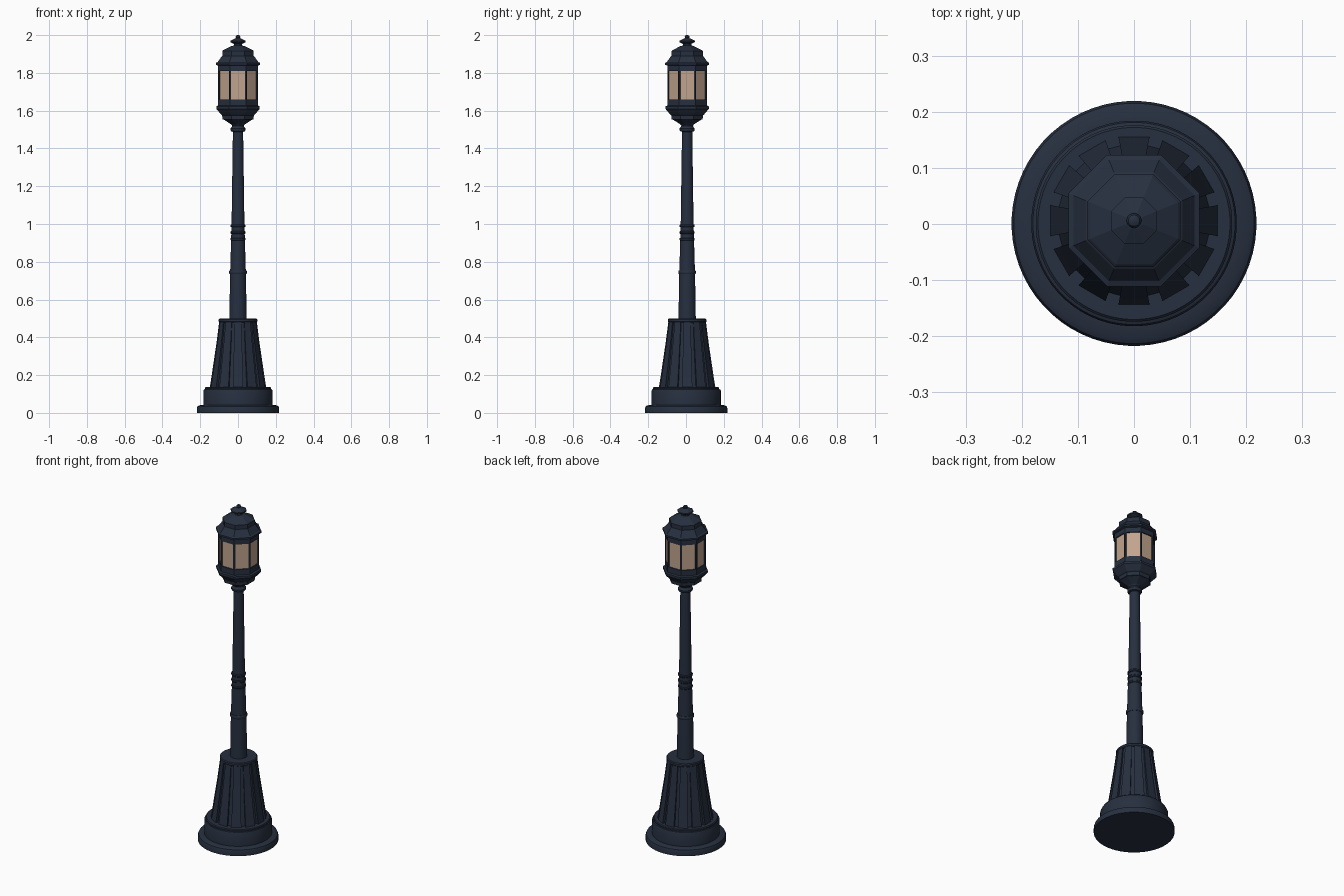
import bpy, bmesh
from math import sin, cos, pi, radians

if "Cube" in bpy.data.objects:
    bpy.data.objects.remove(bpy.data.objects["Cube"])

OFF = 0.006  # everything above the foot sits slightly towards +y


def material(name, col):
    m = bpy.data.materials.new(name)
    m.diffuse_color = (*col, 1)
    m.use_nodes = True
    m.node_tree.nodes["Principled BSDF"].inputs["Base Color"].default_value = m.diffuse_color
    return m


iron = material("dark_iron", (0.02, 0.029, 0.05))
glass = material("warm_glass", (0.53, 0.37, 0.27))


def loft(name, rings, smooth=True, y=OFF):
    """Skin a stack of equal-length point rings and cap both ends."""
    bm = bmesh.new()
    vs = [[bm.verts.new(p) for p in r] for r in rings]
    n = len(vs[0])
    for a, b in zip(vs, vs[1:]):
        for i in range(n):
            j = (i + 1) % n
            bm.faces.new((a[i], a[j], b[j], b[i]))
    bm.faces.new(vs[0][::-1])
    bm.faces.new(vs[-1])
    bmesh.ops.recalc_face_normals(bm, faces=bm.faces)
    me = bpy.data.meshes.new(name)
    bm.to_mesh(me)
    bm.free()
    me.materials.append(iron)
    ob = bpy.data.objects.new(name, me)
    ob.location.y = y
    bpy.context.collection.objects.link(ob)
    if smooth:
        bpy.ops.object.select_all(action='DESELECT')
        ob.select_set(True)
        bpy.context.view_layer.objects.active = ob
        bpy.ops.object.shade_smooth_by_angle(angle=radians(35))
    return ob


def lathe(name, profile, n=48, smooth=True, y=OFF):
    """Turned part; eight-sided parts take flat-to-centre distances."""
    k = 1 / cos(pi / n)
    return loft(name, [[(r * k * cos((i + .5) * 2 * pi / n), r * k * sin((i + .5) * 2 * pi / n), z)
                        for i in range(n)] for r, z in profile], smooth, y)


# Round stepped foot
lathe("foot", [(.218, 0), (.218, .025), (.214, .035), (.205, .04), (.183, .042), (.183, .118),
               (.18, .124), (.175, .126), (.175, .133), (.171, .137), (.13, .137)], 64, y=0.001)

# Flared skirt with twelve raised staves
levels = [(.152, .135), (.143, .19), (.134, .25), (.125, .31), (.116, .37), (.108, .43), (.101, .485)]
rings = []
for r, z in levels:
    t = (z - .135) / .35
    root = r - .016 + .009 * t
    ring = []
    for s in range(12):
        for da, rad in ((-10.2, root), (-10.5, r), (10.5, r), (10.2, root)):
            a = radians(s * 30 + da)
            ring.append((rad * cos(a), rad * sin(a), z))
    rings.append(ring)
loft("fluted_skirt", rings, smooth=False)
lathe("skirt_cap", [(.098, .478), (.102, .483), (.102, .494), (.098, .499), (.04, .499)])

# Tapered pole with mouldings
lathe("pole", [(.046, .49), (.042, .73), (.034, 1.0), (.027, 1.5)], 24)


def ring_moulding(name, z, r, h):
    lathe(name, [(r - .012, z - h), (r - .003, z - h), (r, z - h * .5), (r, z + h * .5),
                 (r - .003, z + h), (r - .012, z + h)], 24)


ring_moulding("pole_band", .745, .047, .01)
for i, z in enumerate((.92, .955, .99)):
    ring_moulding(f"pole_ring_{i + 1}", z, .040, .007)
lathe("pole_collar", [(.027, 1.488), (.036, 1.491), (.04, 1.497), (.04, 1.506), (.034, 1.512),
                      (.031, 1.52), (.038, 1.53), (.03, 1.535)], 24)

# Eight-sided lantern bowl
lathe("lantern_bowl", [(.033, 1.525), (.04, 1.53), (.074, 1.552), (.082, 1.554), (.084, 1.575),
                       (.09, 1.58), (.115, 1.61), (.115, 1.623), (.103, 1.628)], 8, False)

# Lantern cage: each side inset, with a recessed glass pane
cage = lathe("lantern_cage", [(.105, 1.622), (.105, 1.85)], 8, False)
cage.data.materials.append(glass)
bm = bmesh.new()
bm.from_mesh(cage.data)
for f in [f for f in bm.faces if abs(f.normal.z) < .1]:
    n = f.normal.copy()
    bmesh.ops.inset_individual(bm, faces=[f], thickness=.0095)
    for v in f.verts:  # pane height within the frame
        v.co.z = 1.81 if v.co.z > 1.73 else 1.66
    bmesh.ops.inset_individual(bm, faces=[f], thickness=.0005)
    for v in f.verts:
        v.co -= n * .006
    f.material_index = 1
bm.to_mesh(cage.data)
bm.free()

# Eight-sided roof and finial
lathe("lantern_roof", [(.104, 1.838), (.117, 1.843), (.117, 1.853), (.108, 1.857), (.086, 1.888),
                       (.083, 1.89), (.083, 1.915), (.078, 1.92), (.035, 1.942), (.022, 1.945)], 8, False)
lathe("finial_cap", [(.022, 1.94), (.022, 1.953), (.041, 1.963), (.041, 1.97), (.015, 1.983),
                     (.008, 1.985)], 8, False)
lathe("finial_tip", [(.008, 1.98), (.012, 1.987), (.013, 1.991), (.01, 1.997), (.004, 2.0)], 16)
